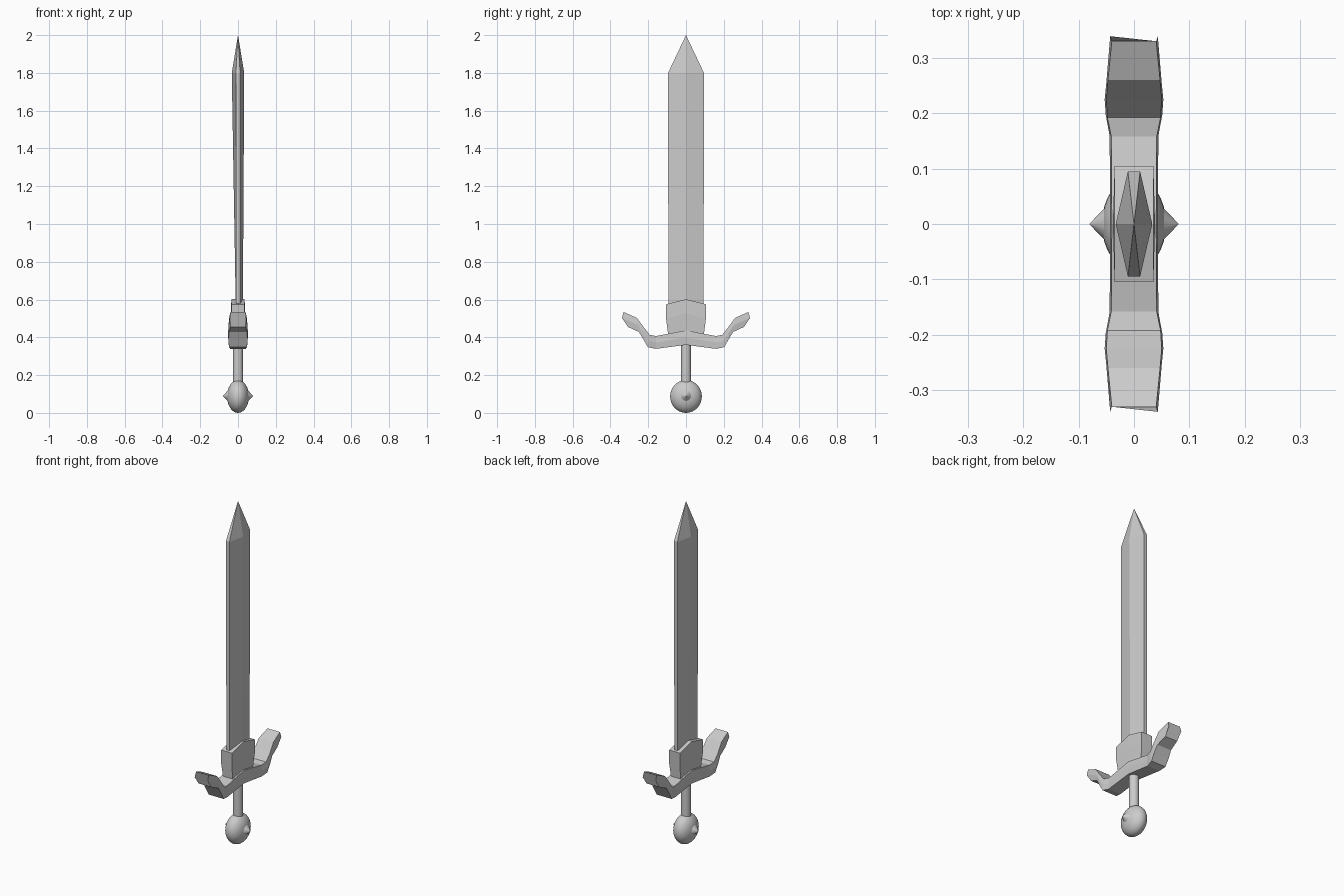
import bpy, bmesh, math

if "Cube" in bpy.data.objects:
    bpy.data.objects.remove(bpy.data.objects["Cube"])


def loft(name, rings, cap_start=True, cap_end=True):
    """Skin a list of equal-length rings of points into a closed mesh."""
    bm = bmesh.new()
    vr = [[bm.verts.new(p) for p in r] for r in rings]
    n = len(vr[0])
    for a, b in zip(vr, vr[1:]):
        for i in range(n):
            j = (i + 1) % n
            bm.faces.new((a[i], a[j], b[j], b[i]))
    if cap_start:
        bm.faces.new(vr[0][::-1])
    if cap_end:
        bm.faces.new(vr[-1])
    bmesh.ops.remove_doubles(bm, verts=bm.verts, dist=1e-5)
    bmesh.ops.recalc_face_normals(bm, faces=bm.faces)
    me = bpy.data.meshes.new(name)
    bm.to_mesh(me)
    bm.free()
    ob = bpy.data.objects.new(name, me)
    bpy.context.collection.objects.link(ob)
    return ob


def smooth(ob, name):
    ob.name = name
    bpy.ops.object.shade_smooth_by_angle(angle=math.radians(40))


# Blade: six-sided section, thicker towards the tip
def blade_ring(z, left, right, edge, half):
    return [(-left, 0, z), (-edge, -half, z), (edge, -half, z),
            (right, 0, z), (edge, half, z), (-edge, half, z)]


loft("blade", [blade_ring(0.45, 0.010, 0.025, 0.01, 0.093),
               blade_ring(1.80, 0.033, 0.033, 0.011, 0.095),
               blade_ring(2.00, 0, 0, 0, 0)], cap_end=False)

# Collar: block with a pointed top, slightly waisted below a chevron
def collar_ring(y, low, mid, top, waist):
    return [(-0.03, y * 0.88, low), (-waist, y, mid), (-0.035, y, top),
            (0.035, y, top), (waist, y, mid), (0.03, y * 0.88, low)]


loft("collar", [collar_ring(-0.105, 0.40, 0.495, 0.575, 0.035),
                collar_ring(0, 0.40, 0.53, 0.602, 0.038),
                collar_ring(0.105, 0.40, 0.495, 0.575, 0.035)])

# Crossguard: half profile as (top y, top z, bottom y, bottom z, half width)
stations = [(0, 0.437, 0, 0.36, 0.043),
            (0.158, 0.407, 0.160, 0.339, 0.044),
            (0.192, 0.413, 0.202, 0.348, 0.051),
            (0.225, 0.455, 0.225, 0.388, 0.053),
            (0.260, 0.503, 0.249, 0.428, 0.050),
            (0.330, 0.534, 0.307, 0.455, 0.043)]


def guard_ring(s, side):
    ty, tz, by, bz, w = s
    my, mz, e = (ty + by) / 2, (tz + bz) / 2, w - 0.003
    if s is stations[-1]:
        my, mz = 0.339, 0.503
    return [(x, side * y, z) for x, y, z in
            ((-e, ty, tz), (e, ty, tz), (w, my, mz),
             (e, by, bz), (-e, by, bz), (-w, my, mz))]


loft("crossguard", [guard_ring(s, -1) for s in stations[:0:-1]]
     + [guard_ring(s, 1) for s in stations])

# Grip
bpy.ops.mesh.primitive_cylinder_add(vertices=24, radius=0.027, depth=0.25,
                                    location=(0, 0, 0.265))
smooth(bpy.context.object, "grip")

# Pommel: flattened ball
bpy.ops.mesh.primitive_uv_sphere_add(segments=32, ring_count=16, radius=1,
                                     location=(0, 0, 0.087))
pommel = bpy.context.object
pommel.scale = (0.058, 0.084, 0.087)
smooth(pommel, "pommel")

# Studs: pointed cones on both faces of the pommel
for side, label in ((-1, "left"), (1, "right")):
    bpy.ops.mesh.primitive_cone_add(vertices=24, radius1=0.036, radius2=0.001,
                                    depth=0.034, location=(side * 0.063, 0, 0.09),
                                    rotation=(0, side * math.pi / 2, 0))
    smooth(bpy.context.object, "pommel_stud_" + label)
